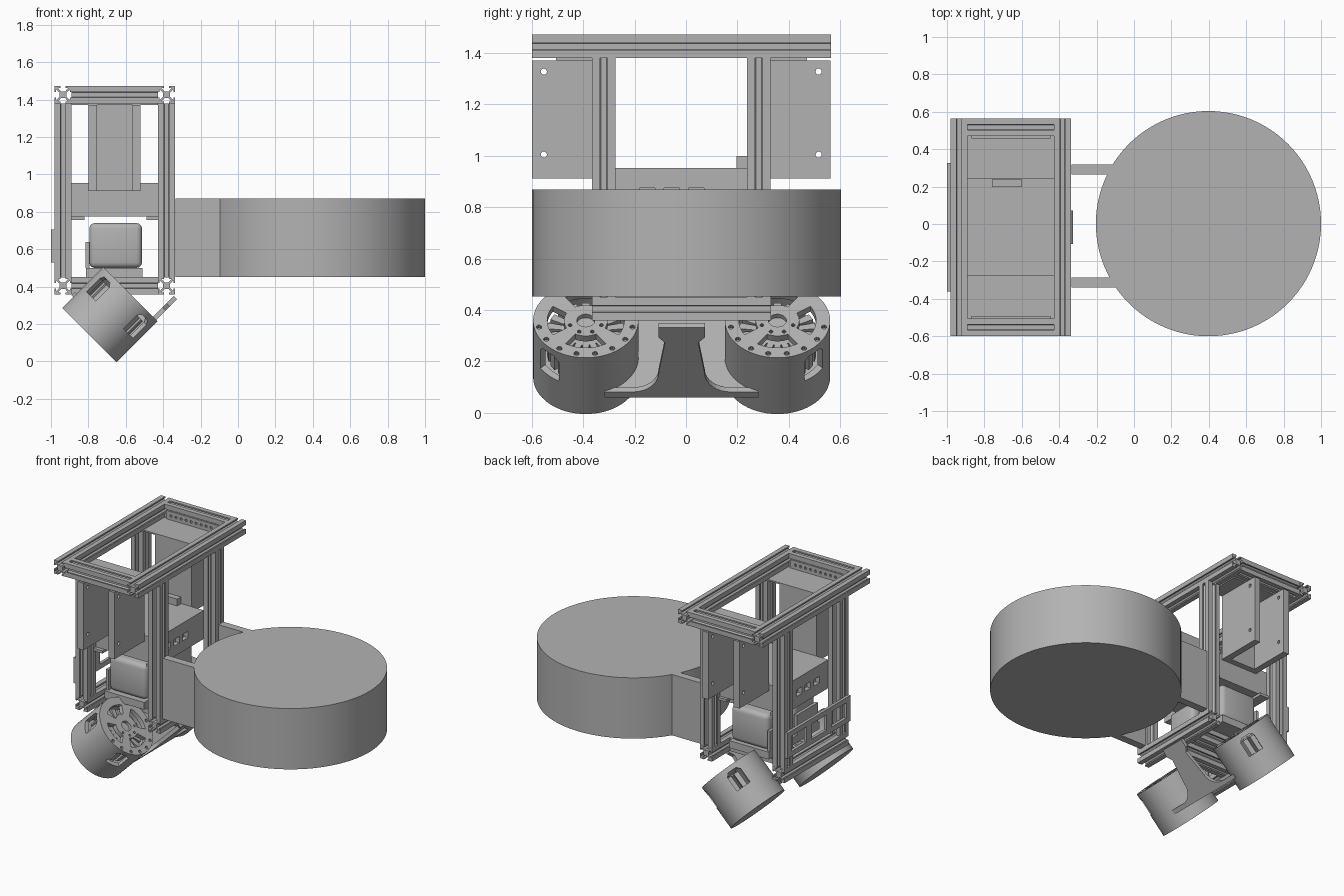
import bpy, bmesh
from math import cos, sin, pi, radians
from mathutils import Matrix, Vector

cube = bpy.data.objects.get("Cube")
if cube:
    bpy.data.objects.remove(cube)

GREY = (0.45, 0.45, 0.45, 1)
metal = bpy.data.materials.new("plain_grey")
metal.use_nodes = True
metal.diffuse_color = GREY
metal.node_tree.nodes["Principled BSDF"].inputs["Base Color"].default_value = GREY


def finish(name, bm, smooth=False):
    bmesh.ops.recalc_face_normals(bm, faces=bm.faces)
    mesh = bpy.data.meshes.new(name)
    bm.to_mesh(mesh)
    bm.free()
    mesh.materials.append(metal)
    obj = bpy.data.objects.new(name, mesh)
    bpy.context.collection.objects.link(obj)
    if smooth:
        shade(obj)
    return obj


def shade(obj):
    bpy.ops.object.select_all(action='DESELECT')
    obj.select_set(True)
    bpy.context.view_layer.objects.active = obj
    bpy.ops.object.shade_smooth_by_angle(angle=radians(30))


def prism(name, pts, length, matrix=Matrix(), smooth=False):
    """Extrude a 2D outline along local z."""
    bm = bmesh.new()
    face = bm.faces.new([bm.verts.new((x, y, 0)) for x, y in pts])
    top = bmesh.ops.extrude_face_region(bm, geom=[face])
    verts = [v for v in top["geom"] if isinstance(v, bmesh.types.BMVert)]
    bmesh.ops.translate(bm, verts=verts, vec=(0, 0, length))
    bm.transform(matrix)
    return finish(name, bm, smooth)


def box(name, x, y, z, bevel=0):
    bm = bmesh.new()
    bmesh.ops.create_cube(bm, size=1)
    bm.transform(Matrix.LocRotScale(
        Vector([(a + b) / 2 for a, b in (x, y, z)]), None,
        Vector([b - a for a, b in (x, y, z)])))
    if bevel:
        bmesh.ops.bevel(bm, geom=bm.edges[:], offset=bevel, segments=3,
                        profile=0.5, affect='EDGES')
    return finish(name, bm, bool(bevel))


def arc(r, a0, a1, n):
    return [(r * cos(a0 + (a1 - a0) * i / n), r * sin(a0 + (a1 - a0) * i / n))
            for i in range(n + 1)]


def circle(r, n):
    return arc(r, 0, 2 * pi, n)[:-1]


def cut(obj, cutters):
    """Subtract the cutters, bake the result, and remove them."""
    for c in cutters:
        c.hide_render = True
        m = obj.modifiers.new("cut", 'BOOLEAN')
        m.operation, m.solver, m.object = 'DIFFERENCE', 'EXACT', c
    bpy.context.view_layer.update()
    baked = bpy.data.meshes.new_from_object(
        obj.evaluated_get(bpy.context.evaluated_depsgraph_get()))
    obj.modifiers.clear()
    obj.data = baked
    for c in cutters:
        bpy.data.objects.remove(c)


# Slotted frame rails
H = 0.046
side = [(1, 1), (.3, 1), (.3, .8), (.6, .8), (.25, .4),
        (-.25, .4), (-.6, .8), (-.3, .8), (-.3, 1)]
slot_profile = []
for k in range(4):
    c, s = (1, 0, -1, 0)[k], (0, 1, 0, -1)[k]
    slot_profile += [(H * (x * c - y * s), H * (x * s + y * c)) for x, y in side]
TURN = {'X': Matrix.Rotation(pi / 2, 4, 'Y'),
        'Y': Matrix.Rotation(-pi / 2, 4, 'X'), 'Z': Matrix()}


def rail(name, start, axis, length):
    prism(name, slot_profile, length, Matrix.Translation(start) @ TURN[axis])


XL, XR, YF, YB = -0.935, -0.382, -0.32, 0.283
for label, x in (("outer", XL), ("inner", XR)):
    rail(label + "_top_rail", (x, -0.6, 1.426), 'Y', 1.165)
    rail(label + "_bottom_rail", (x, -0.365, 0.405), 'Y', 0.695)
    for end, y in (("front", YF), ("back", YB)):
        rail(f"{label}_{end}_post", (x, y, 0.45), 'Z', 0.93)
for end, y, yb in (("front", -0.552, -0.12), ("back", 0.517, 0.09)):
    rail(end + "_top_crossbar", (XL + H, y, 1.426), 'X', XR - XL - 2 * H)
    rail(end + "_bottom_crossbar", (XL + H, yb, 0.405), 'X', XR - XL - 2 * H)

# Hanging channels and the top trays that hold them
for end, inner, outer, tray in (("front", -0.275, -0.6, -0.505),
                                ("back", 0.24, 0.563, 0.47)):
    d = 1 if outer > 0 else -1
    lip = inner + d * 0.04
    outline = [(-.8, outer), (-.8, inner), (-.52, inner), (-.52, outer),
               (-.565, outer), (-.565, lip), (-.755, lip), (-.755, outer)]
    channel = prism(end + "_hanging_channel", outline, 0.46,
                    Matrix.Translation((0, 0, 0.912)))
    cut(channel, [prism("hole", circle(0.012, 12), 0.5, Matrix.Translation(
        (-0.9, outer - d * 0.047, z)) @ TURN['X']) for z in (1.005, 1.328)])
    ys = sorted((inner, tray))
    box(end + "_tray", (-.889, -.428), ys, (1.372, 1.382))
    # Perforated tray wall
    wall = box(end + "_tray_wall", (-.87, -.447),
               sorted((tray, tray - d * 0.012)), (1.382, 1.44))
    cut(wall, [prism("hole", circle(0.009, 8), 0.1, Matrix.Translation(
        (-0.83 + i * 0.038, tray - 0.05, 1.41)) @ TURN['Y']) for i in range(10)])

# Control box with ports
control = box("control_box", (-.889, -.428), (-.275, .24), (.775, .953))
cut(control, [box("port", (x - .03, x + .03), (y - .03, y + .03), (.83, .875))
              for x in (-.889, -.428) for y in (-.15, -.055, .04)])
box("control_box_tab", (-.76, -.6), (.197, .237), (.95, 1.0))
for label, xs in (("outer", (-.889, -.82)), ("inner", (-.49, -.428))):
    box(label + "_box_support", xs, (-.3, .26), (.757, .775))

# Sensor pods on their shelf
box("pod_shelf", (-.812, -.51), (-.29, .26), (.45, .5))
for end, ys in (("front", (-.27, -.04)), ("back", (.0, .25))):
    box(end + "_sensor_pod", (-.795, -.513), ys, (.5, .74), 0.03)
    box(end + "_pod_bracket", (-.815, -.795), ys, (.5, .64))

# Slotted panel on the outer side
panel = box("side_panel", (-1.0, -.98), (-.36, .325), (.53, .705))
cut(panel, [box("window", (-1.1, -.9), (y - .08, y + .08), (.565, .67))
            for y in (-.235, -.02, .2)])

# Large drum and its two arms
prism("drum", circle(0.602, 96), 0.418, Matrix.Translation((0.398, 0.002, 0.452)), True)
for end, ys in (("front", (-.34, -.287)), ("back", (.264, .317))):
    box(end + "_drum_arm", (-.335, -.09), ys, (.452, .87))

# Tilted motors
TILT = Matrix.Rotation(pi / 4, 4, 'Y')
for end, y in (("front", -0.39), ("back", 0.356)):
    place = Matrix.Translation((-0.685, y, 0.25)) @ TILT

    def at(z, angle=0.0, r=0.0):
        return (place @ Matrix.Rotation(angle, 4, 'Z')
                @ Matrix.Translation((r, 0, z)))

    housing = prism(end + "_motor_housing", circle(0.205, 64), 0.31, at(-.155))
    cutters = [prism("cavity", circle(0.178, 48), 0.225, at(-.1))]
    window = [(-.05, -.062), (.05, -.062), (.05, .04), (.03, .062),
              (-.03, .062), (-.05, .04)]
    for k in range(4):
        mid = k * pi / 2
        sector = arc(.085, mid - .5, mid + .5, 8) + arc(.15, mid + .55, mid - .55, 10)
        cutters.append(prism("opening", sector, 0.1, at(.1)))
        # Local z of the window cutter points outward from the axis
        out = at(.06, mid + pi / 4, .15) @ TURN['X']
        cutters.append(prism("window", [(-b, a) for a, b in window], .1, out))
    for k in range(16):
        cutters.append(prism("bolt", circle(.011, 8), .1,
                             at(.14, (k + .5) * pi / 8, .185)))
    for k in range(8):
        cutters.append(prism("bolt", circle(.008, 8), .1,
                             at(.14, (k + .5) * pi / 4, .066)))
    cutters.append(prism("shaft_hole", circle(.035, 24), .1, at(.135)))
    cut(housing, cutters)
    shade(housing)
    prism(end + "_motor_core", circle(0.08, 32), 0.2, at(-.1), True)
    # Coil teeth
    for k in range(18):
        prism(end + "_motor_coil", [(0, -.012), (.075, -.016), (.075, .016), (0, .012)],
              .13, at(-.03, k * pi / 9, .075))

# V-shaped motor mount: a waisted plate and a wide plate at right angles
half = [(.3, 0), (.3, .03)]
half += [(.19 + x, .13 + z) for x, z in arc(.1, -pi / 2, -pi, 8)]
half += [(.065, .3), (.09, .33), (.09, .385)]
waisted = half + [(-x, z) for x, z in reversed(half)]
wide = [(.27, 0), (.27, .39), (-.27, .39), (-.27, 0)]
for name, pts, sx in (("waisted_mount_plate", waisted, 1), ("wide_mount_plate", wide, -1)):
    s = sx / 2 ** 0.5
    u = Vector((s, 0, abs(s)))
    n = Vector((0, 1, 0)).cross(u)
    m = Matrix((Vector((0, 1, 0)), u, n)).transposed().to_4x4()
    plate = prism(name, pts, 0.025, Matrix.Translation((-.615, -.017, .078)) @ m)
    if sx == 1:
        cut(plate, [prism("hole", circle(.012, 12), .2, Matrix.Translation(
            (-.615, -.017, .078)) @ m @ Matrix.Translation((x, .325, -.1)))
            for x in (-.055, 0, .055)])
